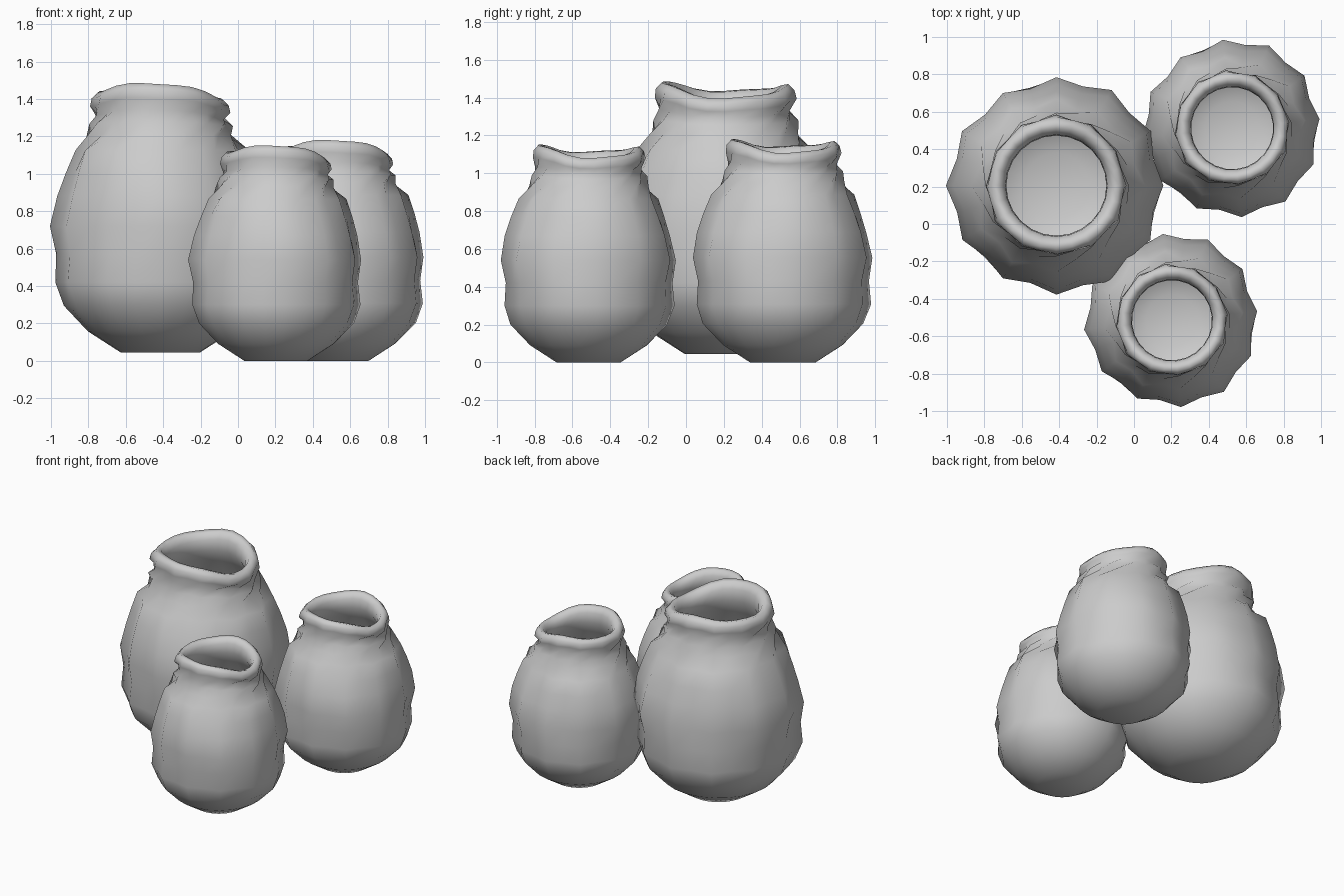
import bpy
import bmesh
from math import cos, sin, tau, radians

SEGMENTS = 24

cube = bpy.data.objects.get("Cube")
if cube:
    bpy.data.objects.remove(cube, do_unlink=True)

clay = bpy.data.materials.new("grey_clay")
clay.use_nodes = True
clay.diffuse_color = (0.6, 0.6, 0.6, 1)
clay.node_tree.nodes["Principled BSDF"].inputs["Base Color"].default_value = (0.6, 0.6, 0.6, 1)

# Wall section: radius, height, fold depth, share of the rim's waviness
PROFILE = [
    (0.17, 0.00, 0, 0), (0.31, 0.09, 0, 0), (0.41, 0.20, 0.006, 0),
    (0.44, 0.30, 0.012, 0), (0.435, 0.42, 0.008, 0), (0.45, 0.54, 0.015, 0),
    (0.425, 0.67, 0.014, 0), (0.395, 0.77, 0.012, 0), (0.355, 0.865, 0.016, 0),
    (0.305, 0.93, -0.014, 0.1), (0.295, 0.98, 0.012, 0.3),
    (0.275, 1.02, -0.010, 0.6), (0.292, 1.06, 0.008, 0.9),
    (0.290, 1.095, 0.003, 1), (0.268, 1.12, 0, 1), (0.24, 1.115, 0, 1),
    (0.218, 1.08, 0, 1), (0.214, 1.02, 0, 0.6), (0.25, 0.95, 0, 0.2),
    (0.32, 0.84, 0, 0), (0.38, 0.68, 0, 0), (0.40, 0.50, 0, 0),
    (0.39, 0.30, 0, 0), (0.35, 0.19, 0, 0), (0.26, 0.10, 0, 0),
    (0.14, 0.05, 0, 0),
]


def rim_wave(a):
    return -0.016 * cos(a) - 0.024 * cos(2 * a) - 0.008 * sin(a) + 0.005 * sin(5 * a)


def make_pot(name, centre, scale, turn):
    bm = bmesh.new()
    rings = []
    for radius, height, fold, wave in PROFILE:
        ring = []
        for i in range(SEGMENTS):
            a = tau * i / SEGMENTS
            # Alternate columns form gathered folds; a slow swell breaks the symmetry
            r = radius + fold * (1 if i % 2 == 0 else -1)
            r += 0.5 * fold * sin(3 * a + 9 * height)
            z = height + wave * rim_wave(a)
            b = a + radians(turn)
            ring.append(bm.verts.new((r * cos(b), r * sin(b), z)))
        rings.append(ring)
    for low, high in zip(rings, rings[1:]):
        for i in range(SEGMENTS):
            j = (i + 1) % SEGMENTS
            bm.faces.new((low[i], low[j], high[j], high[i]))
    # Outer base and inner floor
    bm.faces.new(rings[0][::-1])
    bm.faces.new(rings[-1])
    mesh = bpy.data.meshes.new(name)
    bm.to_mesh(mesh)
    bm.free()
    mesh.materials.append(clay)
    for face in mesh.polygons:
        face.use_smooth = True
    pot = bpy.data.objects.new(name, mesh)
    pot.location = centre
    pot.scale = (scale, scale, scale)
    bpy.context.collection.objects.link(pot)


make_pot("large_pot", (-0.415, 0.205, 0.045), 1.25, 0)
make_pot("front_pot", (0.203, -0.515, 0), 1.0, 6)
make_pot("back_pot", (0.525, 0.512, 0), 1.025, 6)
